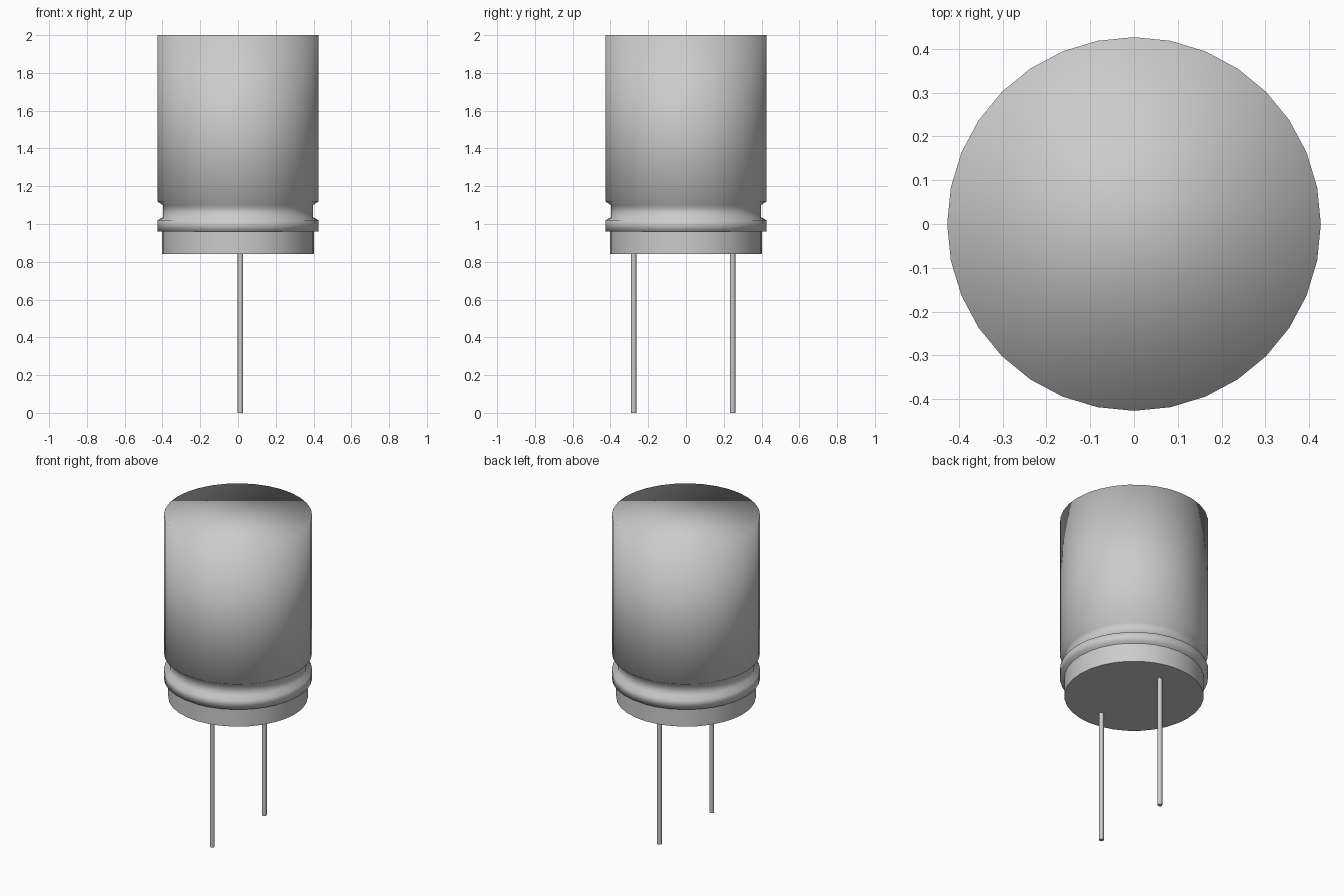
import bpy, math

if "Cube" in bpy.data.objects:
    bpy.data.objects.remove(bpy.data.objects["Cube"])

grey = bpy.data.materials.new("light_grey")
grey.diffuse_color = (0.6, 0.6, 0.6, 1)
grey.use_nodes = True
grey.node_tree.nodes["Principled BSDF"].inputs["Base Color"].default_value = grey.diffuse_color


def lathe(name, profile, sides, cx=0, cy=0):
    """Closed solid from (radius, z) points listed bottom to top."""
    verts = [(cx + r * math.cos(2 * math.pi * i / sides),
              cy + r * math.sin(2 * math.pi * i / sides), z)
             for r, z in profile for i in range(sides)]
    faces = [tuple(reversed(range(sides)))]
    for k in range(len(profile) - 1):
        a, b = k * sides, (k + 1) * sides
        for i in range(sides):
            j = (i + 1) % sides
            faces.append((a + i, a + j, b + j, b + i))
    top = (len(profile) - 1) * sides
    faces.append(tuple(range(top, top + sides)))
    me = bpy.data.meshes.new(name)
    me.from_pydata(verts, [], faces)
    me.materials.append(grey)
    me.polygons.foreach_set("use_smooth", [True] * len(me.polygons))
    ob = bpy.data.objects.new(name, me)
    bpy.context.collection.objects.link(ob)
    return ob


# Can with crimped groove near the bottom, softly shaded over its rims
lathe("can", [(0.427, 0.96), (0.427, 1.02), (0.398, 1.035), (0.398, 1.10),
              (0.427, 1.12), (0.427, 2.0)], 32)

# Seal plug under the can
plug = lathe("seal_plug", [(0.402, 0.84), (0.402, 0.895), (0.402, 0.965)], 32)

# Two wire leads
leads = [lathe("lead_" + n, [(0.0145, 0), (0.0145, 0.86)], 8, 0.013, y)
         for n, y in (("front", -0.277), ("back", 0.247))]

# Keep the flat ends of plug and leads crisp
for ob in [plug] + leads:
    bpy.ops.object.select_all(action='DESELECT')
    ob.select_set(True)
    bpy.context.view_layer.objects.active = ob
    bpy.ops.object.shade_smooth_by_angle(angle=math.radians(50))
